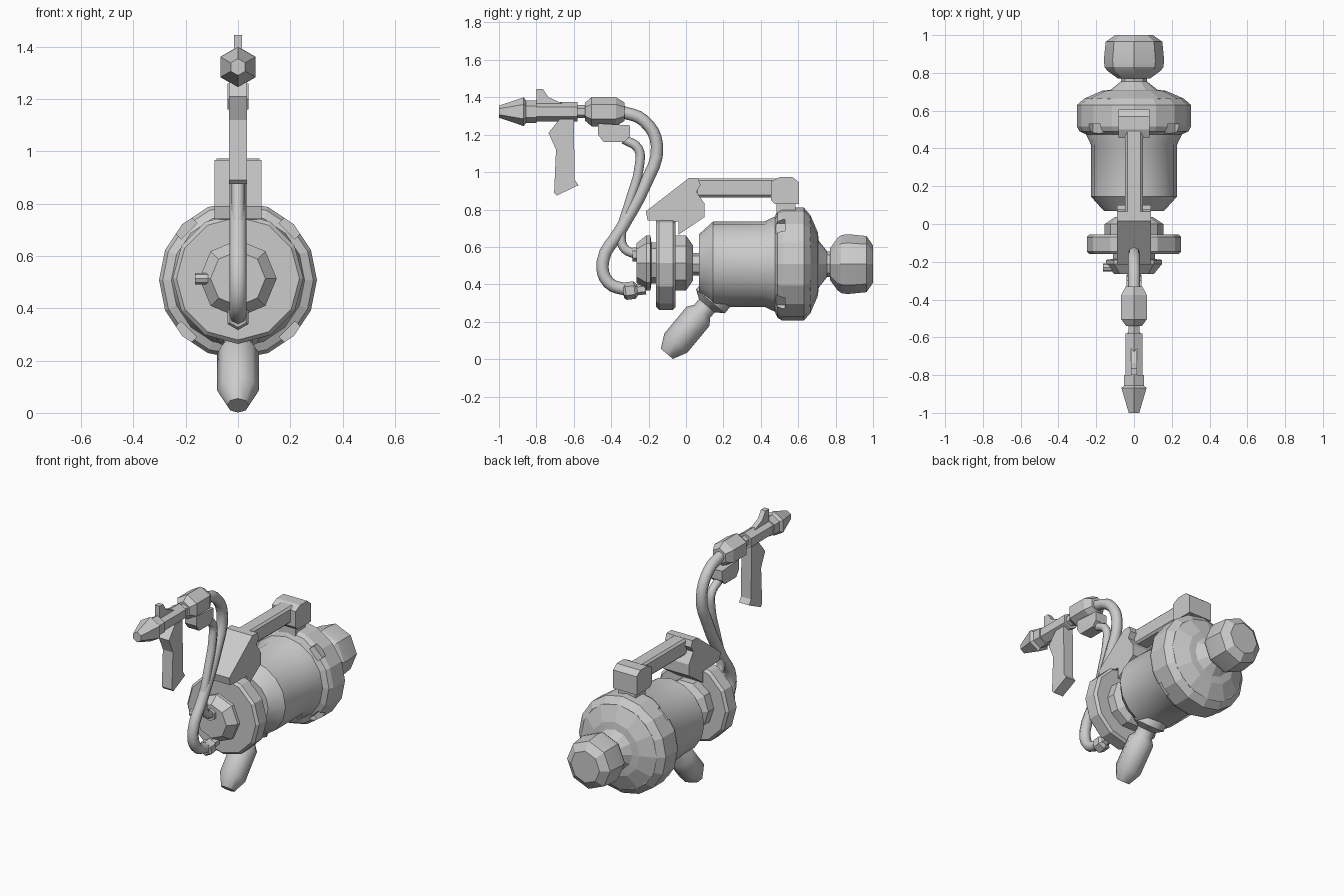
import bpy, bmesh, math
from mathutils import Vector

if "Cube" in bpy.data.objects:
    bpy.data.objects.remove(bpy.data.objects["Cube"])

grey = bpy.data.materials.new("grey metal")
grey.diffuse_color = (0.6, 0.6, 0.6, 1)
grey.use_nodes = True
grey.node_tree.nodes["Principled BSDF"].inputs["Base Color"].default_value = grey.diffuse_color


def finish(name, bm, angle=None, bevel=0):
    bmesh.ops.recalc_face_normals(bm, faces=bm.faces)
    me = bpy.data.meshes.new(name)
    bm.to_mesh(me)
    bm.free()
    me.materials.append(grey)
    ob = bpy.data.objects.new(name, me)
    bpy.context.collection.objects.link(ob)
    if bevel:
        mod = ob.modifiers.new("bevel", 'BEVEL')
        mod.width, mod.segments = bevel, 1
    if angle:
        smooth(ob, angle)
    return ob


def smooth(ob, angle):
    bpy.ops.object.select_all(action='DESELECT')
    ob.select_set(True)
    bpy.context.view_layer.objects.active = ob
    bpy.ops.object.shade_smooth_by_angle(angle=math.radians(angle))


def lathe(name, profile, sides, origin, axis=(0, 1, 0), phase=0, angle=None):
    """Revolve (distance, radius) pairs around an axis."""
    bm = bmesh.new()
    d = Vector(axis).normalized()
    u = Vector((1, 0, 0)) if abs(d.x) < 0.9 else Vector((0, 1, 0))
    v = u.cross(d)
    rings = []
    for t, r in profile:
        ring = []
        for i in range(sides):
            a = math.radians(phase) + math.tau * i / sides
            ring.append(bm.verts.new(Vector(origin) + d * t + r * (math.cos(a) * u + math.sin(a) * v)))
        rings.append(ring)
    for a, b in zip(rings, rings[1:]):
        for i in range(sides):
            j = (i + 1) % sides
            bm.faces.new((a[i], a[j], b[j], b[i]))
    bm.faces.new(rings[0])
    bm.faces.new(rings[-1])
    return finish(name, bm, angle)


def plate(name, outline, half, bevel=0):
    """Extrude a (y, z) outline across x."""
    bm = bmesh.new()
    f = bm.faces.new([bm.verts.new((-half, y, z)) for y, z in outline])
    new = bmesh.ops.extrude_face_region(bm, geom=[f])
    bmesh.ops.translate(bm, vec=(2 * half, 0, 0),
                        verts=[g for g in new["geom"] if isinstance(g, bmesh.types.BMVert)])
    return finish(name, bm, bevel=bevel)


def box(name, y0, y1, z0, z1, half, bevel=0):
    return plate(name, [(y0, z0), (y1, z0), (y1, z1), (y0, z1)], half, bevel)


def hose(name, points, radius):
    cu = bpy.data.curves.new(name, 'CURVE')
    cu.dimensions = '3D'
    cu.bevel_depth, cu.bevel_resolution = radius, 2
    cu.resolution_u = 4
    cu.use_fill_caps = True
    sp = cu.splines.new('BEZIER')
    sp.bezier_points.add(len(points) - 1)
    for bp, (y, z) in zip(sp.bezier_points, points):
        bp.co = (0, y, z)
        bp.handle_left_type = bp.handle_right_type = 'AUTO'
    cu.materials.append(grey)
    ob = bpy.data.objects.new(name, cu)
    bpy.context.collection.objects.link(ob)


C = (0, 0, 0.508)   # main axis

# Main tank, collar and rear knob
lathe("tank", [(.07, .16), (.145, .228), (.42, .228), (.49, .262), (.54, .262)], 16, C, angle=28)
collar = lathe("rear_collar", [(.475, .255), (.49, .288), (.515, .302), (.63, .302), (.665, .262)], 16, C)
lathe("rear_cap", [(.655, .262), (.665, .262), (.705, .17), (.71, .125), (.75, .075), (.755, .068)], 12, C)
lathe("rear_neck", [(.74, .068), (.79, .068)], 8, C)
lathe("rear_knob", [(.77, .085), (.81, .14), (.83, .155), (.865, .16), (.965, .15), (1, .1)], 8, C,
      angle=25)

# Notches in the front edge of the collar
for k in range(4):
    a = math.radians(45 + 90 * k)
    bm = bmesh.new()
    bmesh.ops.create_cube(bm, size=1)
    bmesh.ops.scale(bm, vec=(.08, .1, .085), verts=bm.verts)
    cutter = finish("notch_cutter", bm)
    cutter.location = (.305 * math.cos(a), .48, .508 + .305 * math.sin(a))
    cutter.rotation_euler = (0, -a, 0)
    cutter.hide_render = True
    cutter.display_type = 'WIRE'
    cutter.hide_set(True)
    mod = collar.modifiers.new("notch", 'BOOLEAN')
    mod.operation, mod.object, mod.solver = 'DIFFERENCE', cutter, 'EXACT'

# Front wheel, hub and shaft
F = (0, 0, 0.514)
lathe("front_shaft", [(-.2, .06), (.1, .06)], 8, C)
lathe("front_wheel", [(-.16, .235), (-.145, .25), (-.07, .25), (-.055, .235)], 12, F)
lathe("wheel_back", [(-.06, .155), (0, .155), (.037, .1)], 10, F)
lathe("front_hub", [(-.265, .105), (-.212, .148), (-.19, .148), (-.185, .11), (-.15, .11)], 8, F)
lathe("hub_peg", [(-.165, .022), (-.1, .022)], 8, (0, -.23, .514), axis=(1, 0, 0))

# Lower angled nozzle
lathe("lower_nozzle",
      [(-.08, .09), (-.02, .1), (.03, .1), (.06, .055), (.1, .055), (.134, .08), (.32, .08), (.395, .042)],
      8, (0, .15, .332), axis=(0, -.64, -.77), angle=46)

# Carrying handle
plate("handle_front_bracket",
      [(-.215, .79), (.015, .968), (.065, .968), (.078, .93), (.055, .895), (.1, .83), (.1, .76),
       (-.04, .665), (-.04, .735), (-.205, .742)], .09)
box("handle_bar", .05, .5, .865, .967, .047, .012)
plate("handle_rear_block",
      [(.455, .85), (.475, .83), (.605, .83), (.605, .945), (.57, .973), (.5, .973), (.455, .95)], .082)
box("handle_post", .485, .585, .76, .84, .06)

# Hoses with end fittings
hose("outer_hose", [(-.35, 1.325), (-.225, 1.275), (-.155, 1.14), (-.22, .93), (-.35, .69),
                    (-.445, .52), (-.415, .41), (-.31, .368)], .033)
hose("inner_hose", [(-.33, 1.175), (-.255, 1.125), (-.25, 1.03), (-.305, .83), (-.345, .68),
                    (-.335, .6), (-.28, .565), (-.22, .56)], .025)
lathe("outer_hose_fitting", [(0, .035), (.012, .047), (.06, .047), (.075, .03), (.12, .03)], 6,
      (0, -.335, .362), axis=(0, 1, .12), phase=90)
lathe("inner_hose_fitting", [(0, .037), (.07, .037)], 6, (0, -.285, .56), phase=90)

# Spray gun on top of the hoses
G = (0, 0, 1.323)
lathe("gun_tip", [(-1, .032), (-.868, .077), (-.855, .06), (-.8, .06), (-.8, .05)], 6, G, phase=90)
lathe("gun_barrel", [(-.82, .052), (-.58, .052), (-.58, .035), (-.52, .035)], 6, G, phase=90)
lathe("gun_coupling", [(-.54, .048), (-.505, .078), (-.375, .078), (-.33, .05)], 6, G, phase=90)
plate("gun_sight", [(-.8, 1.445), (-.765, 1.445), (-.735, 1.4), (-.655, 1.365), (-.655, 1.34),
                    (-.8, 1.34)], .016)
plate("gun_grip", [(-.735, 1.21), (-.675, 1.285), (-.6, 1.285), (-.595, .96), (-.575, .93),
                   (-.69, .875), (-.705, .89), (-.695, 1.12)], .035)
plate("gun_hose_mount", [(-.47, 1.26), (-.3, 1.25), (-.3, 1.19), (-.33, 1.16), (-.44, 1.16),
                         (-.47, 1.2)], .04)
